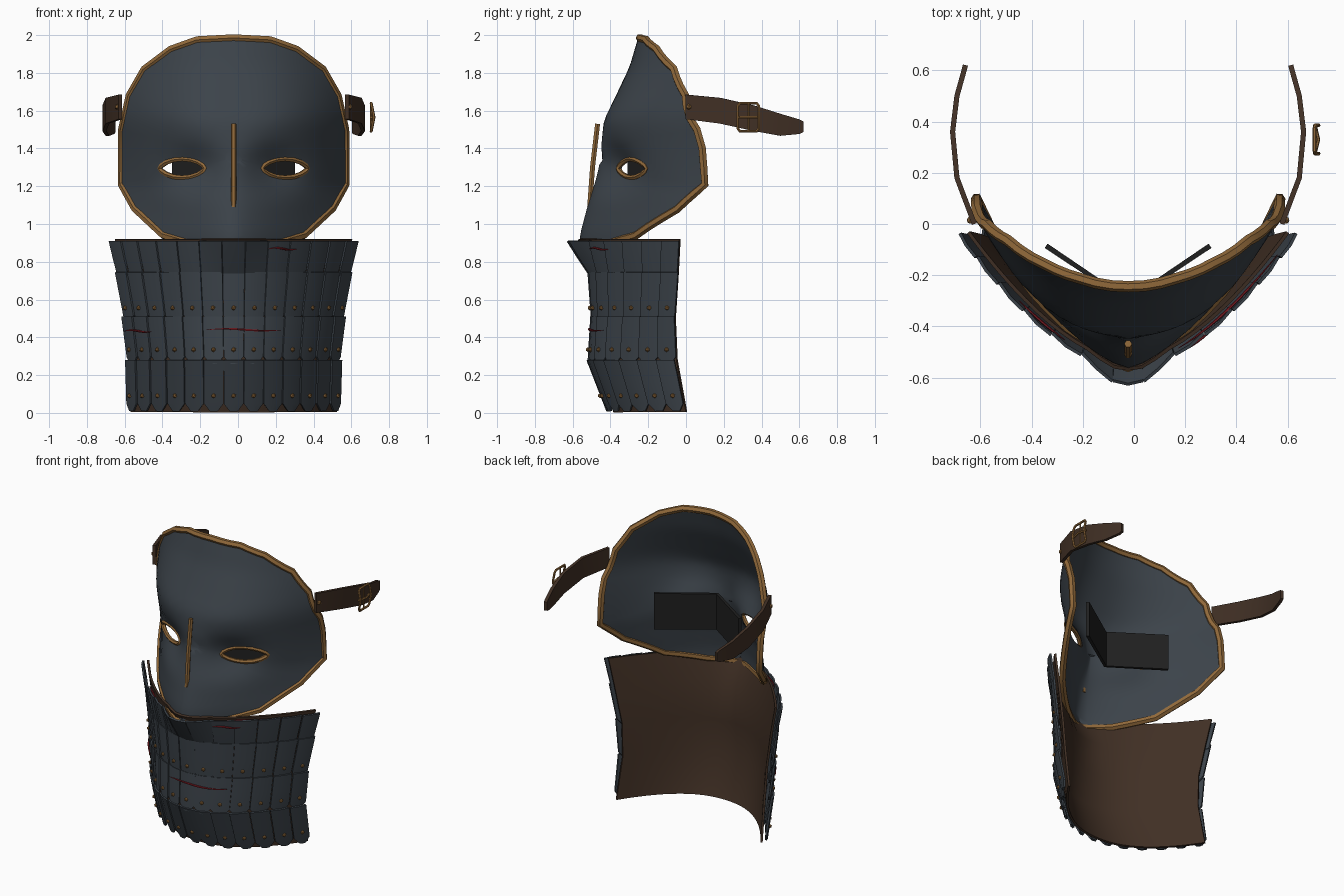
import bpy, bmesh, math
from mathutils import Vector

if "Cube" in bpy.data.objects:
    bpy.data.objects.remove(bpy.data.objects["Cube"])

CX = -0.023  # symmetry plane of the armour


def material(name, rgb):
    m = bpy.data.materials.new(name)
    m.use_nodes = True
    m.diffuse_color = (*rgb, 1)
    bsdf = m.node_tree.nodes["Principled BSDF"]
    bsdf.inputs["Base Color"].default_value = (*rgb, 1)
    bsdf.inputs["Roughness"].default_value = 0.7
    return m


steel = material("blue grey steel", (0.045, 0.056, 0.068))
leather = material("brown leather", (0.052, 0.029, 0.018))
brass = material("dull brass", (0.28, 0.14, 0.042))
red = material("red lacing", (0.21, 0.012, 0.018))
black = material("black lining", (0.014, 0.014, 0.014))


def interp(table, t):
    """Piecewise linear lookup in rows of (key, values...)."""
    table = sorted(table)
    t = min(max(t, table[0][0]), table[-1][0])
    for a, b in zip(table, table[1:]):
        if t <= b[0]:
            f = (t - a[0]) / (b[0] - a[0])
            return [p + (q - p) * f for p, q in zip(a[1:], b[1:])]


def finish(ob, angle=40):
    bpy.ops.object.select_all(action='DESELECT')
    ob.select_set(True)
    bpy.context.view_layer.objects.active = ob
    bpy.ops.object.shade_smooth_by_angle(angle=math.radians(angle))


def mesh_object(name, bm, mat):
    bmesh.ops.recalc_face_normals(bm, faces=bm.faces)
    me = bpy.data.meshes.new(name)
    bm.to_mesh(me)
    bm.free()
    me.materials.append(mat)
    ob = bpy.data.objects.new(name, me)
    bpy.context.collection.objects.link(ob)
    return ob


def apply_modifier(ob, kind, **settings):
    bpy.context.view_layer.objects.active = ob
    mod = ob.modifiers.new(kind, kind)
    for k, v in settings.items():
        setattr(mod, k, v)
    bpy.ops.object.modifier_apply(modifier=mod.name)


def add_grid(bm, rows, closed=False):
    vs = [[bm.verts.new(p) for p in r] for r in rows]
    n = len(rows[0])
    for a, b in zip(vs, vs[1:]):
        for i in range(n if closed else n - 1):
            j = (i + 1) % n
            bm.faces.new((a[i], a[j], b[j], b[i]))
    return vs


def sheet(name, rows, mat, thick):
    bm = bmesh.new()
    add_grid(bm, rows)
    ob = mesh_object(name, bm, mat)
    apply_modifier(ob, 'SOLIDIFY', thickness=thick, offset=0)
    finish(ob)


def tube(name, pts, r, mat, closed=False, taper=False):
    cu = bpy.data.curves.new(name, 'CURVE')
    cu.dimensions = '3D'
    cu.bevel_depth = r
    cu.bevel_resolution = 1
    cu.use_fill_caps = True
    sp = cu.splines.new('POLY')
    sp.points.add(len(pts) - 1)
    for i, (q, p) in enumerate(zip(sp.points, pts)):
        q.co = (*p, 1)
        q.radius = 0.2 + math.sin(math.pi * i / (len(pts) - 1)) if taper else 1
    sp.use_cyclic_u = closed
    cu.materials.append(mat)
    ob = bpy.data.objects.new(name, cu)
    bpy.context.collection.objects.link(ob)
    bpy.ops.object.select_all(action='DESELECT')
    ob.select_set(True)
    bpy.context.view_layer.objects.active = ob
    bpy.ops.object.convert(target='MESH')
    finish(bpy.context.object, 50)


# Face plate: centre profile (z, y) and sideways curvature (z, depth, exponent)
PROFILE = [(0.84, -0.56), (0.95, -0.55), (1.2, -0.485), (1.4, -0.445), (1.55, -0.425),
           (1.65, -0.375), (1.83, -0.29), (2.0, -0.24)]
CURVE = [(0.85, 0.56, 1.35), (1.05, 0.59, 1.55), (1.2, 0.6, 1.8), (1.4, 0.55, 2.2),
         (1.62, 0.46, 2.5), (1.85, 0.39, 2.2), (2.0, 0.36, 2)]
EYE_X, EYE_Z = 0.27, 1.295


def face_point(x, z, out=0):
    depth, power = interp(CURVE, z)
    ax = abs(x)
    y = interp(PROFILE, z)[0] + depth * (ax / 0.6) ** power
    y += 0.09 * math.exp(-((ax - 0.21) / 0.15) ** 2 - ((z - EYE_Z) / 0.12) ** 2)
    return Vector((CX + x, y - out, z))


half = [(0, 1.985), (0.19, 1.975), (0.33, 1.925), (0.47, 1.82), (0.55, 1.68), (0.59, 1.5),
        (0.592, 1.21), (0.52, 1.08), (0.37, 0.94), (0.18, 0.885), (0, 0.865)]
corners = half + [(-x, z) for x, z in half[-2:0:-1]]
outline = []
for (x0, z0), (x1, z1) in zip(corners, corners[1:] + corners[:1]):
    outline += [(x0 + (x1 - x0) * k / 3, z0 + (z1 - z0) * k / 3) for k in range(3)]

bm = bmesh.new()
MID = 1.35
rings = [[face_point(x * s, MID + (z - MID) * s) for x, z in outline]
         for s in [k / 14 for k in range(1, 15)]]
grid = add_grid(bm, rings, closed=True)
bm.faces.new(grid[0])
mask = mesh_object("face_plate", bm, steel)
apply_modifier(mask, 'SOLIDIFY', thickness=0.018, offset=0)
tube("face_rim", [face_point(x, z) for x, z in outline], 0.022, brass, closed=True)

# Eye openings with brass edging
for side, label in ((1, "left"), (-1, "right")):
    ring = []
    for k in range(16):
        a = math.tau * k / 16
        ring.append((side * EYE_X + 0.12 * math.cos(a),
                     EYE_Z + 0.05 * math.sin(a) * abs(math.sin(a)) ** 0.3))
    bm = bmesh.new()
    ends = add_grid(bm, [[(CX + x, y, z) for x, z in ring] for y in (-0.8, 0.3)], closed=True)
    for e in ends:
        bm.faces.new(e)
    cutter = mesh_object("eye_cutter", bm, steel)
    cutter.hide_render = True
    apply_modifier(mask, 'BOOLEAN', operation='DIFFERENCE', object=cutter, solver='EXACT')
    bpy.data.objects.remove(cutter)
    tube(label + "_eye_edging", [face_point(x, z, 0.006) for x, z in ring], 0.014, brass, closed=True)
finish(mask, 35)

# Nose bar and the dark folded plate behind the eyes
tube("nose_bar", [(CX, -0.468, 1.53), (CX, -0.495, 1.3), (CX, -0.51, 1.09)], 0.015, brass)
sheet("eye_backing", [[(CX + x, y, z) for x, y in ((-0.32, -0.085), (0, -0.3), (0.32, -0.085))]
                      for z in (1.18, 1.42)], black, 0.02)

# Head straps
STRAP = [(0, 0.6, 1.62, 0.065), (0.18, 0.668, 1.6, 0.068), (0.36, 0.685, 1.56, 0.068),
         (0.5, 0.668, 1.525, 0.058), (0.6, 0.64, 1.515, 0.038), (0.62, 0.635, 1.515, 0.028)]
for side, label in ((1, "left"), (-1, "right")):
    sheet(label + "_strap", [[(CX + side * x, y, zc + e * h) for e in (-1, 1)]
                             for y, x, zc, h in STRAP], leather, 0.02)

# Buckle
BX, BY, BZ = 0.705, 0.33, 1.565
tube("buckle_frame", [(BX + 0.015 * (1 - abs(b)), BY + 0.055 * a, BZ + 0.075 * b) for a, b in
                      ((-1, -0.8), (-0.8, -1), (0.8, -1), (1, -0.8), (1, 0),
                       (1, 0.8), (0.8, 1), (-0.8, 1), (-1, 0.8), (-1, 0))], 0.008, brass, closed=True)
tube("buckle_prong", [(BX, BY - 0.06, BZ), (BX + 0.015, BY, BZ), (BX, BY + 0.06, BZ)], 0.007, brass)
tube("buckle_bar", [(BX, BY, BZ - 0.075), (BX, BY, BZ + 0.075)], 0.006, brass)

# Neck guard rows, top and bottom: height, half width, front y, back y, centre beak, roundness
ROWS = [((0.91, 0.655, -0.56, -0.035, 0.055, 1.7), (0.72, 0.61, -0.495, -0.045, 0, 1.9)),
        ((0.745, 0.622, -0.505, -0.04, 0, 1.9), (0.475, 0.57, -0.485, -0.06, 0, 2)),
        ((0.51, 0.588, -0.49, -0.06, 0, 2), (0.26, 0.555, -0.505, -0.05, 0, 2.1)),
        ((0.28, 0.568, -0.51, -0.06, 0, 2.1), (0.01, 0.56, -0.405, -0.005, 0, 2.2))]


def guard_point(spec, u, out=0):
    z, w, front, back, beak, power = spec
    y = front + (back - front) * abs(u) ** power - beak * max(0, 1 - max(0, abs(u) - 0.09) / 0.16)
    n = Vector((u * 0.9, abs(u) - 1.2, 0)).normalized()
    return Vector((CX + w * u, y, z)) + n * out


def between(row, t):
    return [a + (b - a) * t for a, b in zip(*row)]


COLS = 13


def col(v):
    return v * (1.2 - 0.2 * v * v)


rivets = bmesh.new()
for r, row in enumerate(ROWS):
    bm = bmesh.new()
    tip = 0.0 if r == 0 else 0.15
    for c in range(COLS):
        v0, v1 = 2 * c / COLS - 1, 2 * (c + 1) / COLS - 1
        lap = 0.008 if c < COLS // 2 else -0.008
        lap = 0 if c == COLS // 2 else lap
        rows = []
        for t, inset in ((0, 0.0), (0.45, 0.0), (1 - tip, 0.0), (1, 0.3 if tip else 0)):
            spec = between(row, t)
            rows.append([guard_point(spec, col(v0 + (v1 - v0) * f), 0.006 + lap * (f - 0.5) + b)
                         for f, b in ((0.01 + inset, 0), (0.5, 0.005), (0.99 - inset, 0))])
        add_grid(bm, rows)
        if r:
            p = guard_point(between(row, 0.7), col((v0 + v1) / 2), 0.018)
            s = bmesh.ops.create_icosphere(rivets, subdivisions=1, radius=0.013)
            bmesh.ops.translate(rivets, verts=s["verts"], vec=p)
    plates = mesh_object("neck_plates_row_%d" % (r + 1), bm, steel)
    apply_modifier(plates, 'SOLIDIFY', thickness=0.012, offset=0)
    finish(plates, 25)

# Strap rivets join the neck rivets
for side in (1, -1):
    s = bmesh.ops.create_icosphere(rivets, subdivisions=1, radius=0.016)
    bmesh.ops.translate(rivets, verts=s["verts"], vec=(CX + side * 0.615, 0.015, 1.62))
finish(mesh_object("rivets", rivets, brass))

# Leather lining behind the plates
LINING = [(0.92, 0.635, -0.548, -0.035, 0.03, 1.7), (0.73, 0.595, -0.475, -0.045, 0, 1.9),
          (0.5, 0.552, -0.462, -0.06, 0, 2), (0.28, 0.54, -0.478, -0.05, 0, 2.1),
          (0.005, 0.552, -0.39, 0, 0, 2.2)]
sheet("leather_lining", [[guard_point(s, col(k / 14), -0.012) for k in range(-14, 15)]
                         for s in LINING], leather, 0.014)

# Red lacing: strands across the plates and cords tucked behind the top row
for name, r, t, u0, u1, out in (("front_lace", 2, 0.28, -0.24, 0.42, 0.02),
                                ("side_lace", 2, 0.31, -0.97, -0.72, 0.02),
                                ("top_lace", 0, 0.22, 0.28, 0.5, 0.02),
                                ("left_inner_cord", 0, 0.05, 0.3, 0.9, -0.005),
                                ("right_inner_cord", 0, 0.05, -0.66, -0.38, -0.005)):
    spec = between(ROWS[r], t)
    tube(name, [guard_point(spec, u0 + (u1 - u0) * k / 12, out) + Vector((0, 0, 0.005 * math.sin(k * 0.5)))
                for k in range(13)], 0.005, red, taper=True)
